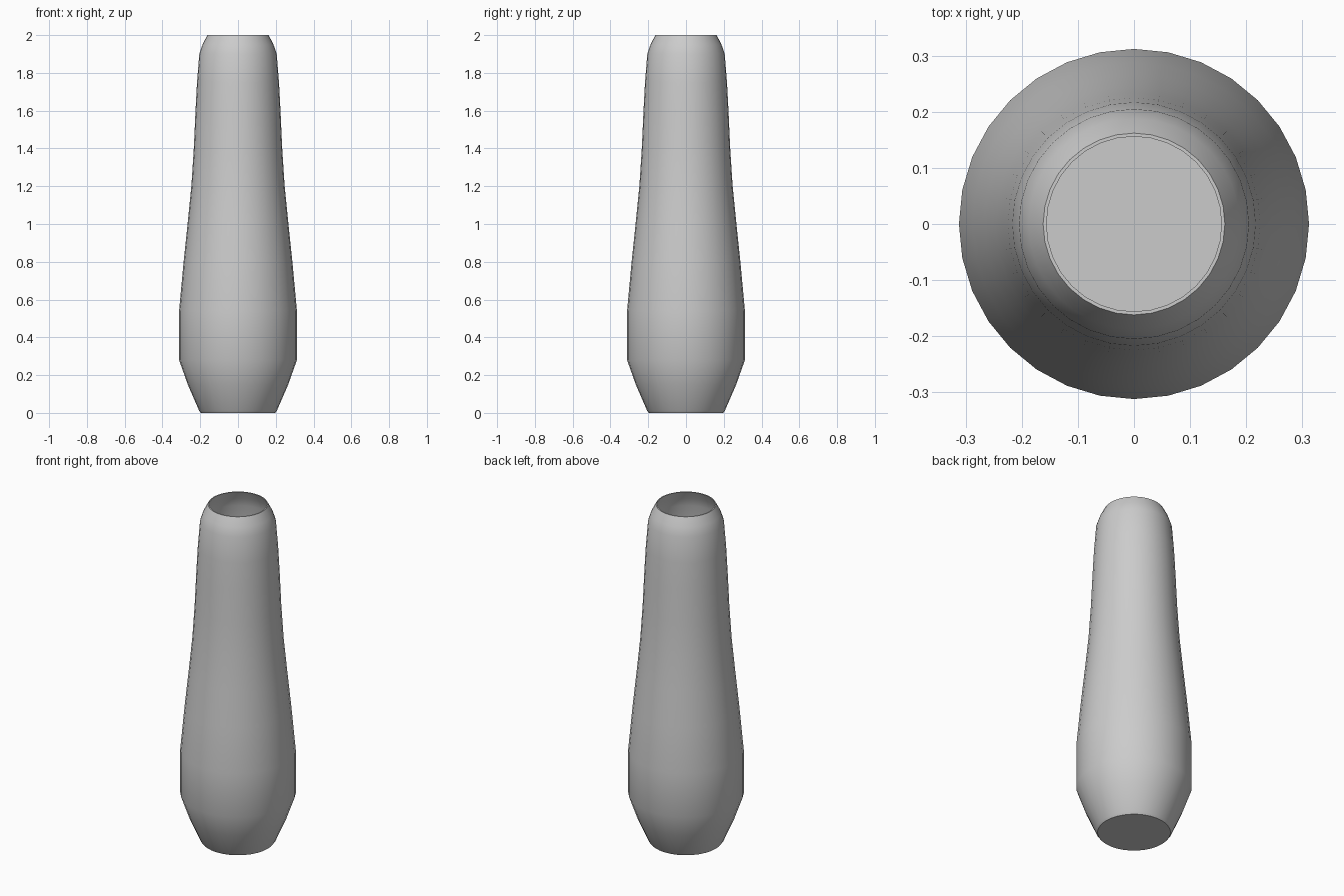
import bpy, bmesh
from math import cos, sin, tau, radians

if "Cube" in bpy.data.objects:
    bpy.data.objects.remove(bpy.data.objects["Cube"])

SEGMENTS = 32
WALL = 0.007

# Outer silhouette from foot to rim: (radius, height)
outer = [(0.197, 0.0), (0.206, 0.012), (0.266, 0.15), (0.312, 0.28),
         (0.312, 0.54), (0.288, 0.80), (0.267, 1.0), (0.247, 1.2),
         (0.234, 1.4), (0.225, 1.6), (0.217, 1.75), (0.205, 1.9),
         (0.188, 1.95), (0.162, 2.0)]

# Thin inner wall running back down to the floor
inner = [(r - WALL, z) for r, z in reversed(outer[1:])]
inner[0] = (0.156, 2.0)
profile = outer + inner

# Lathe the profile and close the foot and the inside floor
bm = bmesh.new()
rings = [[bm.verts.new((r * cos(tau * i / SEGMENTS), r * sin(tau * i / SEGMENTS), z))
          for i in range(SEGMENTS)] for r, z in profile]
for a, b in zip(rings, rings[1:]):
    for i in range(SEGMENTS):
        j = (i + 1) % SEGMENTS
        bm.faces.new((a[i], a[j], b[j], b[i]))
bm.faces.new(list(reversed(rings[0])))
bm.faces.new(rings[-1])
bmesh.ops.recalc_face_normals(bm, faces=bm.faces)

mesh = bpy.data.meshes.new("vase")
bm.to_mesh(mesh)
bm.free()
vase = bpy.data.objects.new("vase", mesh)
bpy.context.collection.objects.link(vase)

# Smooth body with crisp rim and foot
bpy.context.view_layer.objects.active = vase
vase.select_set(True)
bpy.ops.object.shade_smooth_by_angle(angle=radians(40))
